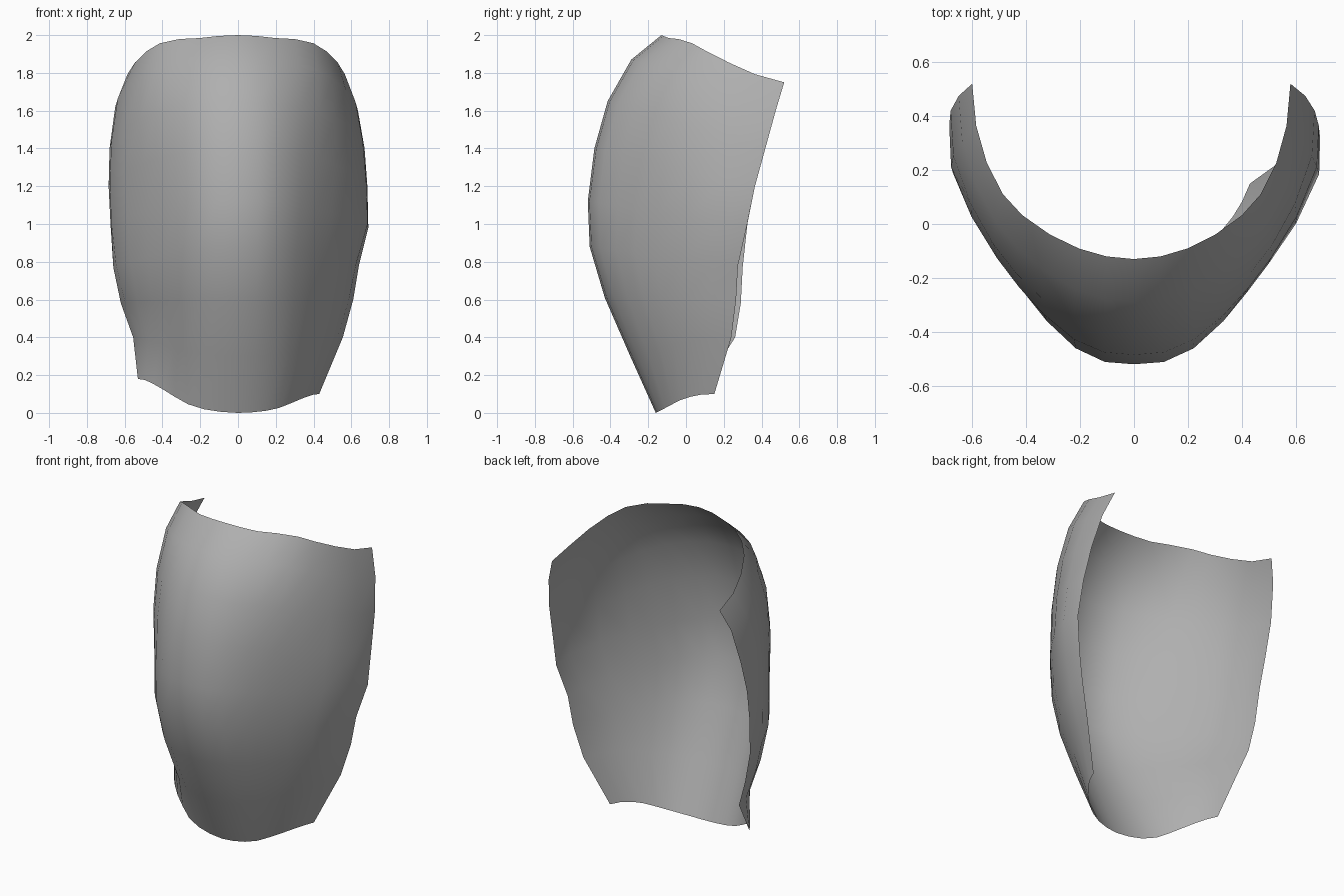
import bpy, bmesh

if "Cube" in bpy.data.objects:
    bpy.data.objects.remove(bpy.data.objects["Cube"])

# Normalised half cross-sections (centre -> side edge): width, depth
BOTTOM = ([0, .17, .34, .5, .63, .75, .85, .93, 1], [0, .02, .07, .16, .29, .43, .6, .78, 1])
MIDDLE = ([0, .16, .32, .48, .6, .72, .87, .995, 1], [0, .01, .07, .19, .31, .44, .62, .84, 1])
TOP = ([0, .17, .34, .52, .69, .81, .91, .975, 1], [0, .015, .06, .14, .25, .37, .55, .76, 1])

# Front ridge (y, z), then side edges (x, y, z), from bottom to top
RIDGE = [(-.16, 0), (-.295, .3), (-.43, .61), (-.51, .88), (-.52, 1.12),
         (-.485, 1.4), (-.415, 1.65), (-.29, 1.87), (-.13, 2)]
RIGHT = [(.43, .15, .1), (.555, .24, .4), (.61, .265, .6), (.64, .275, .78), (.69, .32, .98),
         (.685, .365, 1.2), (.67, .42, 1.4), (.635, .475, 1.6), (.58, .52, 1.75)]
LEFT = [(.53, .12, .18), (.555, .26, .4), (.62, .29, .58), (.66, .3, .77), (.675, .325, 1),
        (.685, .365, 1.2), (.68, .42, 1.4), (.65, .475, 1.62), (.6, .52, 1.75)]

# Height change along the lower and upper rims, by depth fraction
LOW_RIM = [(0, 0), (.13, .2), (.2, .33), (.5, .8), (.8, .98), (1, 1)]
HIGH_RIM = [(0, 0), (.05, .06), (.2, .1), (.35, .32), (.5, .52), (.66, .72), (.81, .88), (1, 1)]


def lerp(a, b, t):
    return a + (b - a) * t


def sample(curve, t):
    for (a, p), (b, q) in zip(curve, curve[1:]):
        if t <= b:
            return lerp(p, q, (t - a) / (b - a))
    return curve[-1][1]


def half_point(row, col, edges, sign):
    end = BOTTOM if row < 4 else TOP
    w = min(1, abs(row - 4) / 4)
    fx, fy = (lerp(MIDDLE[k][col], end[k][col], w) for k in (0, 1))
    yc, zc = RIDGE[row]
    xe, ye, ze = edges[row]
    fz = lerp(fy, sample(LOW_RIM if row < 4 else HIGH_RIM, fy), w)
    return (sign * xe * fx, lerp(yc, ye, fy), lerp(zc, ze, fz))


# Curved shin plate: a single open sheet lofted bottom to top
bm = bmesh.new()
rows = []
for r in range(len(RIDGE)):
    pts = [half_point(r, c, LEFT, -1) for c in range(8, 0, -1)]
    pts += [half_point(r, c, RIGHT, 1) for c in range(9)]
    rows.append([bm.verts.new(p) for p in pts])
for lo, hi in zip(rows, rows[1:]):
    for i in range(len(lo) - 1):
        bm.faces.new((lo[i], lo[i + 1], hi[i + 1], hi[i])).smooth = True
mesh = bpy.data.meshes.new("shin_guard_plate")
bm.to_mesh(mesh)
bm.free()
plate = bpy.data.objects.new("shin_guard_plate", mesh)
bpy.context.collection.objects.link(plate)

# Dark grey metal
metal = bpy.data.materials.new("dark_metal")
metal.diffuse_color = (.43, .43, .43, 1)
metal.use_nodes = True
metal.node_tree.nodes["Principled BSDF"].inputs["Base Color"].default_value = metal.diffuse_color
mesh.materials.append(metal)
